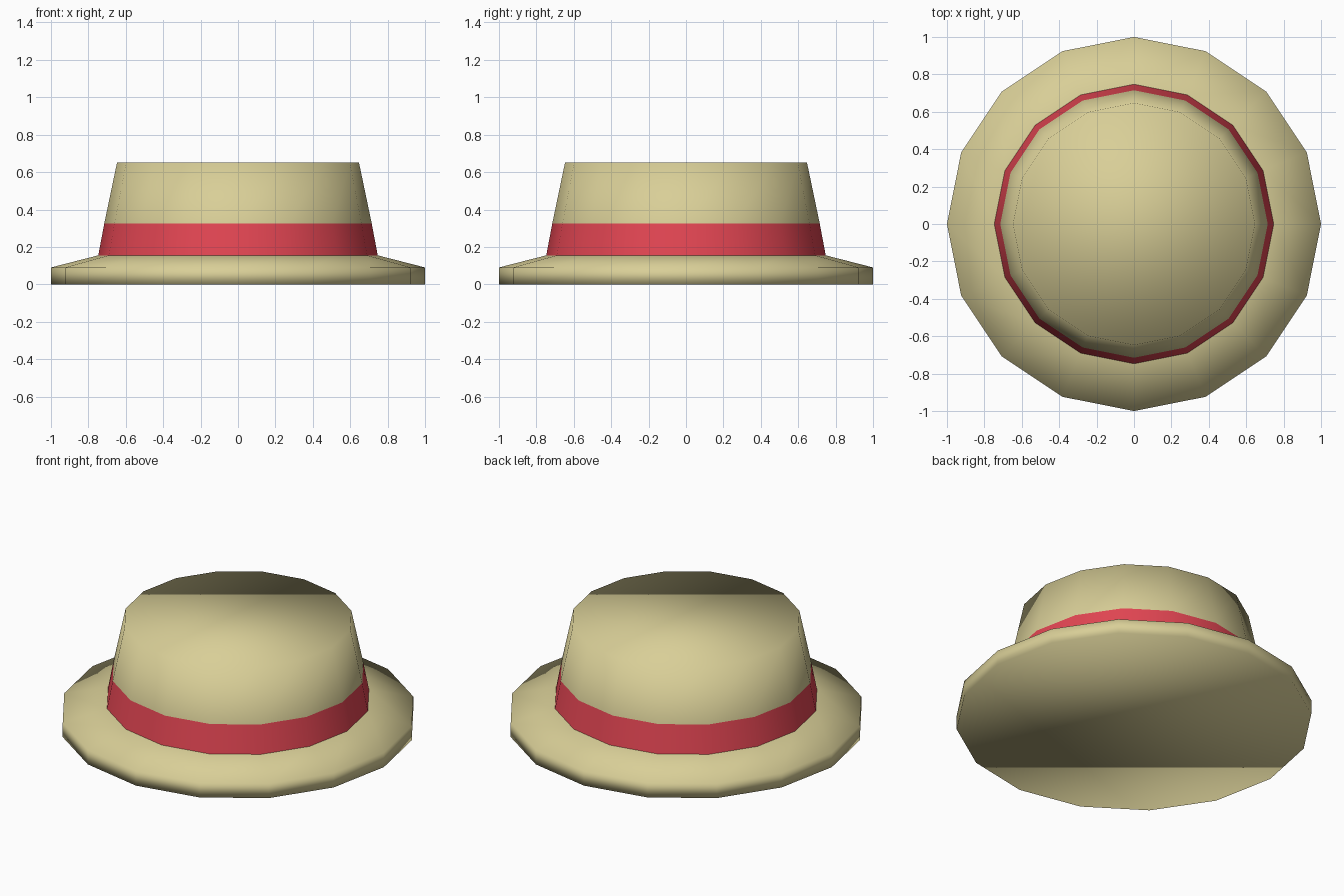
import bpy
import bmesh
from math import cos, sin, tau

SIDES = 16

default = bpy.data.objects.get("Cube")
if default:
    bpy.data.objects.remove(default, do_unlink=True)


def make_material(name, rgb):
    mat = bpy.data.materials.new(name)
    mat.use_nodes = True
    color = (*rgb, 1)
    mat.diffuse_color = color
    bsdf = mat.node_tree.nodes["Principled BSDF"]
    bsdf.inputs["Base Color"].default_value = color
    bsdf.inputs["Roughness"].default_value = 0.9
    return mat


def lathe(name, profile, mat, cap_bottom=False, cap_top=False):
    """Spin a (radius, height) profile, listed bottom to top, into a smooth part."""
    bm = bmesh.new()
    rings = []
    for radius, z in profile:
        angles = [tau * i / SIDES for i in range(SIDES)]
        rings.append([bm.verts.new((radius * cos(a), radius * sin(a), z)) for a in angles])
    for low, high in zip(rings, rings[1:]):
        for i in range(SIDES):
            j = (i + 1) % SIDES
            bm.faces.new((low[i], low[j], high[j], high[i]))
    if cap_bottom:
        bm.faces.new(rings[0][::-1])
    if cap_top:
        bm.faces.new(rings[-1])
    for face in bm.faces:
        face.smooth = True
    mesh = bpy.data.meshes.new(name)
    bm.to_mesh(mesh)
    bm.free()
    mesh.materials.append(mat)
    obj = bpy.data.objects.new(name, mesh)
    bpy.context.collection.objects.link(obj)
    return obj


straw = make_material("straw", (0.69, 0.62, 0.31))
red = make_material("ribbon red", (0.76, 0.06, 0.085))

brim_inner = (0.747, 0.155)
band_top = (0.715, 0.325)

# Brim with a flat underside, ribbon band, and flat-topped tapered crown
lathe("brim", [(1.0, 0.0), (1.0, 0.09), brim_inner], straw, cap_bottom=True)
lathe("ribbon_band", [brim_inner, band_top], red)
lathe("crown", [band_top, (0.647, 0.65)], straw, cap_top=True)
